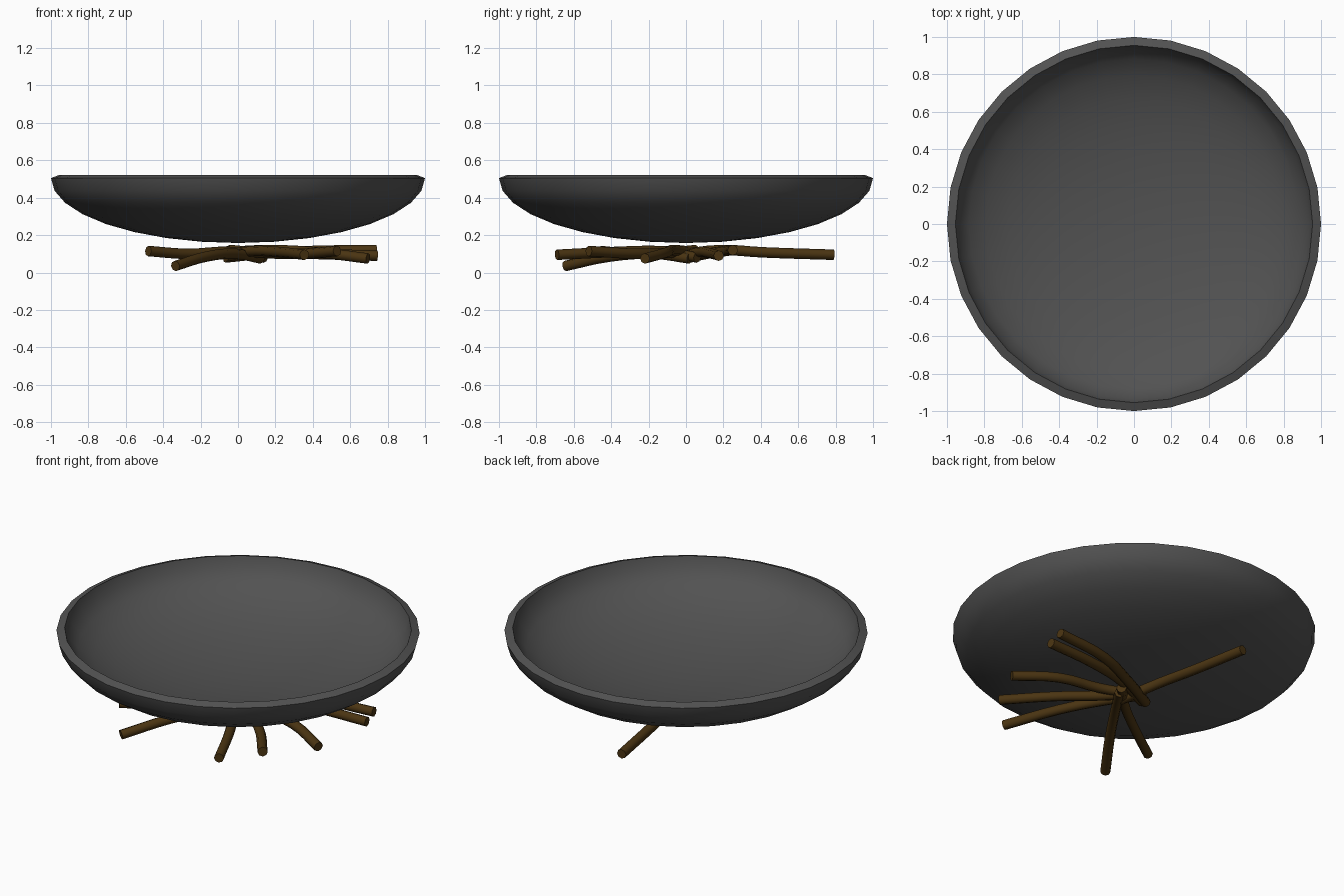
import bpy
import bmesh
import math
from mathutils import Matrix

cube = bpy.data.objects.get("Cube")
if cube:
    bpy.data.objects.remove(cube, do_unlink=True)


def material(name, rgb):
    mat = bpy.data.materials.new(name)
    mat.use_nodes = True
    colour = (*rgb, 1.0)
    mat.diffuse_color = colour
    shader = mat.node_tree.nodes["Principled BSDF"]
    shader.inputs["Base Color"].default_value = colour
    shader.inputs["Roughness"].default_value = 0.8
    return mat


def smooth(obj, degrees):
    bpy.ops.object.select_all(action="DESELECT")
    obj.select_set(True)
    bpy.context.view_layer.objects.active = obj
    bpy.ops.object.shade_smooth_by_angle(angle=math.radians(degrees))


iron = material("dark_iron", (0.085, 0.085, 0.085))
wood = material("brown_wood", (0.07, 0.035, 0.006))


# Shallow bowl: squashed half-sphere shell turned around the z axis
def arc(radius, depth, rim_z, rings=8):
    steps = [math.pi / 2 * i / rings for i in range(rings + 1)]
    return [(radius * math.sin(a), rim_z - depth * math.cos(a)) for a in steps]


def lathe(name, profile, sides, mat):
    bm = bmesh.new()
    verts = [bm.verts.new((r, 0, z)) for r, z in profile]
    edges = [bm.edges.new(pair) for pair in zip(verts, verts[1:])]
    bmesh.ops.spin(bm, geom=verts + edges, cent=(0, 0, 0), axis=(0, 0, 1),
                   angle=math.tau, steps=sides, use_duplicate=False)
    bmesh.ops.remove_doubles(bm, verts=bm.verts, dist=0.0005)
    bmesh.ops.recalc_face_normals(bm, faces=bm.faces)
    mesh = bpy.data.meshes.new(name)
    bm.to_mesh(mesh)
    bm.free()
    mesh.materials.append(mat)
    obj = bpy.data.objects.new(name, mesh)
    bpy.context.collection.objects.link(obj)
    return obj


outer = arc(1.0, 0.347, 0.505)
inner = arc(0.955, 0.32, 0.522)
bowl = lathe("bowl", outer + inner[::-1], 32, iron)
smooth(bowl, 30)


# Firewood: gently bent round sticks crossing under the bowl
def stick(name, points):
    curve = bpy.data.curves.new(name, "CURVE")
    curve.dimensions = "3D"
    curve.bevel_depth = 0.028
    curve.bevel_resolution = 2
    curve.use_fill_caps = True
    curve.resolution_u = 4
    spline = curve.splines.new("BEZIER")
    spline.bezier_points.add(len(points) - 1)
    for knot, co in zip(spline.bezier_points, points):
        knot.co = co
        knot.handle_left_type = knot.handle_right_type = "AUTO"
    curve.materials.append(wood)
    obj = bpy.data.objects.new(name, curve)
    bpy.context.collection.objects.link(obj)
    bpy.ops.object.select_all(action="DESELECT")
    obj.select_set(True)
    bpy.context.view_layer.objects.active = obj
    bpy.ops.object.convert(target="MESH")
    smooth(bpy.context.object, 60)


sticks = {
    "left_stick_upper": [(-.07, .02, .08), (.13, .11, .1), (.39, .21, .115), (.74, .25, .12)],
    "left_stick_lower": [(-.06, .0, .09), (.13, .07, .11), (.4, .14, .1), (.745, .175, .09)],
    "left_front_stick": [(-.05, .04, .11), (.18, -.07, .12), (.45, -.11, .105), (.695, -.22, .075)],
    "front_left_stick": [(-.04, .05, .12), (.13, -.1, .105), (.32, -.256, .1), (.53, -.52, .115)],
    "front_stick": [(-.03, .05, .1), (.08, -.15, .115), (.214, -.38, .11), (.355, -.69, .095)],
    "front_right_stick": [(.12, .02, .075), (-.01, -.17, .1), (-.17, -.41, .085), (-.335, -.645, .035)],
    "right_stick": [(.14, .06, .08), (-.045, -.13, .11), (-.27, -.296, .1), (-.48, -.453, .115)],
    "back_stick": [(.05, -.06, .09), (-.03, .18, .12), (-.065, .41, .108), (-.12, .79, .095)],
}
for stick_name, path in sticks.items():
    stick(stick_name, path)
